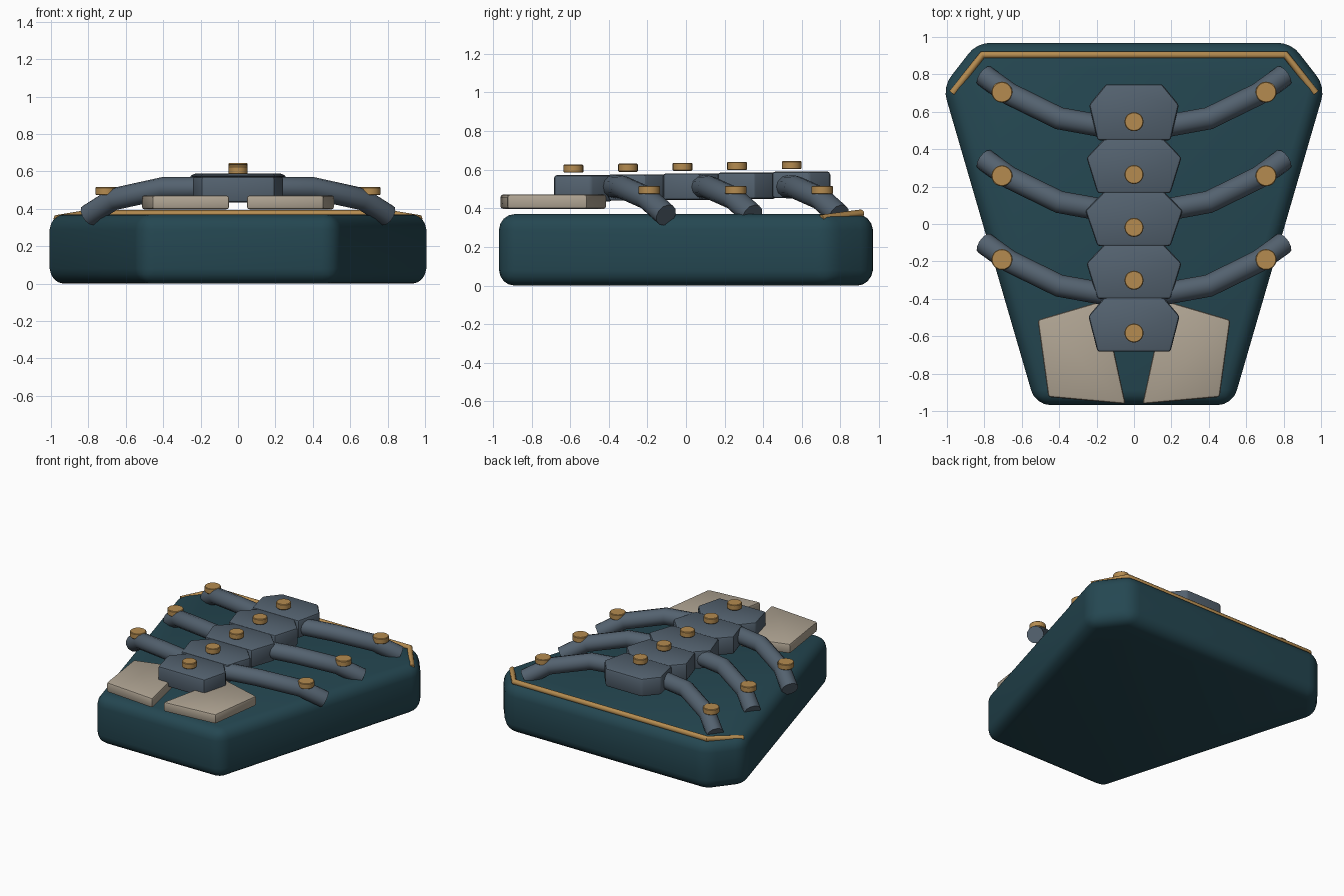
import bpy, bmesh, math

if "Cube" in bpy.data.objects:
    bpy.data.objects.remove(bpy.data.objects["Cube"])


def material(name, rgb):
    m = bpy.data.materials.new(name)
    m.diffuse_color = (*rgb, 1)
    m.use_nodes = True
    m.node_tree.nodes["Principled BSDF"].inputs["Base Color"].default_value = m.diffuse_color
    return m


TEAL = material("dark teal", (0.018, 0.063, 0.083))
SLATE = material("slate grey", (0.088, 0.122, 0.160))
BRASS = material("brass", (0.46, 0.26, 0.08))
BONE = material("bone", (0.43, 0.37, 0.29))


def finish(obj, name, mat, angle=30):
    obj.name = name
    obj.data.materials.clear()
    obj.data.materials.append(mat)
    bpy.ops.object.select_all(action='DESELECT')
    obj.select_set(True)
    bpy.context.view_layer.objects.active = obj
    bpy.ops.object.convert(target='MESH')
    bpy.ops.object.shade_smooth_by_angle(angle=math.radians(angle))
    return obj


def prism(name, pts, z0, z1, mat, bevel, segments, angle=30):
    """Extruded outline with rounded edges."""
    bm = bmesh.new()
    face = bm.faces.new([bm.verts.new((x, y, z0)) for x, y in pts])
    ext = bmesh.ops.extrude_face_region(bm, geom=[face])
    for v in ext["geom"]:
        if isinstance(v, bmesh.types.BMVert):
            v.co.z = z1
    bmesh.ops.recalc_face_normals(bm, faces=bm.faces)
    me = bpy.data.meshes.new(name)
    bm.to_mesh(me)
    bm.free()
    obj = bpy.data.objects.new(name, me)
    bpy.context.collection.objects.link(obj)
    mod = obj.modifiers.new("bevel", 'BEVEL')
    mod.width = bevel
    mod.segments = segments
    return finish(obj, name, mat, angle)


def tube(name, pts, radius, mat):
    """Capped round tube along a straight-segment path."""
    cu = bpy.data.curves.new(name, 'CURVE')
    cu.dimensions = '3D'
    cu.bevel_depth = radius
    cu.bevel_resolution = 4
    cu.use_fill_caps = True
    sp = cu.splines.new('POLY')
    sp.points.add(len(pts) - 1)
    for p, co in zip(sp.points, pts):
        p.co = (*co, 1)
    obj = bpy.data.objects.new(name, cu)
    bpy.context.collection.objects.link(obj)
    return finish(obj, name, mat, 35)


def bolt(name, x, y, z, r):
    bpy.ops.mesh.primitive_cylinder_add(vertices=20, radius=r, depth=0.042, location=(x, y, z))
    obj = bpy.context.object
    mod = obj.modifiers.new("bevel", 'BEVEL')
    mod.width = 0.004
    mod.limit_method = 'ANGLE'
    finish(obj, name, BRASS)


def mirrored(half):
    return half + [(-x, y) for x, y in reversed(half)]


# Tapered base slab
prism("base", mirrored([(0.527, -0.968), (1.022, 0.734), (0.84, 0.968)]),
      0, 0.37, TEAL, 0.08, 4, 40)

# Brass trim around the back edge
tube("back_trim", [(-0.97, 0.70, 0.347), (-0.81, 0.905, 0.374),
                   (0.81, 0.905, 0.374), (0.97, 0.70, 0.347)], 0.02, BRASS)

# Spine plates, each with a bolt, rising slightly to the back
for i, w in enumerate((0.24, 0.254, 0.26, 0.254, 0.244)):
    y = 0.547 - 0.2825 * i
    top = 0.59 - 0.0045 * i
    prism(f"spine_plate_{i + 1}",
          mirrored([(0.195, y - 0.1), (w, y + 0.09), (0.15, y + 0.2)]),
          top - 0.137, top, SLATE, 0.014, 2)
    bolt(f"spine_bolt_{i + 1}", 0, y, top + 0.034, 0.051)

# Rib pairs with end bolts, and the two front plates
for s, side in ((1, "right"), (-1, "left")):
    for i in range(3):
        y = 0.705 - 0.4475 * i
        tube(f"{side}_rib_{i + 1}",
             [(s * 0.15, y - 0.185, 0.512), (s * 0.40, y - 0.14, 0.51),
              (s * 0.665, y - 0.01, 0.452), (s * 0.80, y + 0.087, 0.365)], 0.06, SLATE)
        bolt(f"{side}_rib_bolt_{i + 1}", s * 0.706, y, 0.495, 0.056)
    prism(f"{side}_front_plate",
          [(s * 0.045, -0.962), (s * 0.458, -0.925), (s * 0.515, -0.513), (s * 0.165, -0.41)],
          0.397, 0.472, BONE, 0.014, 2)
